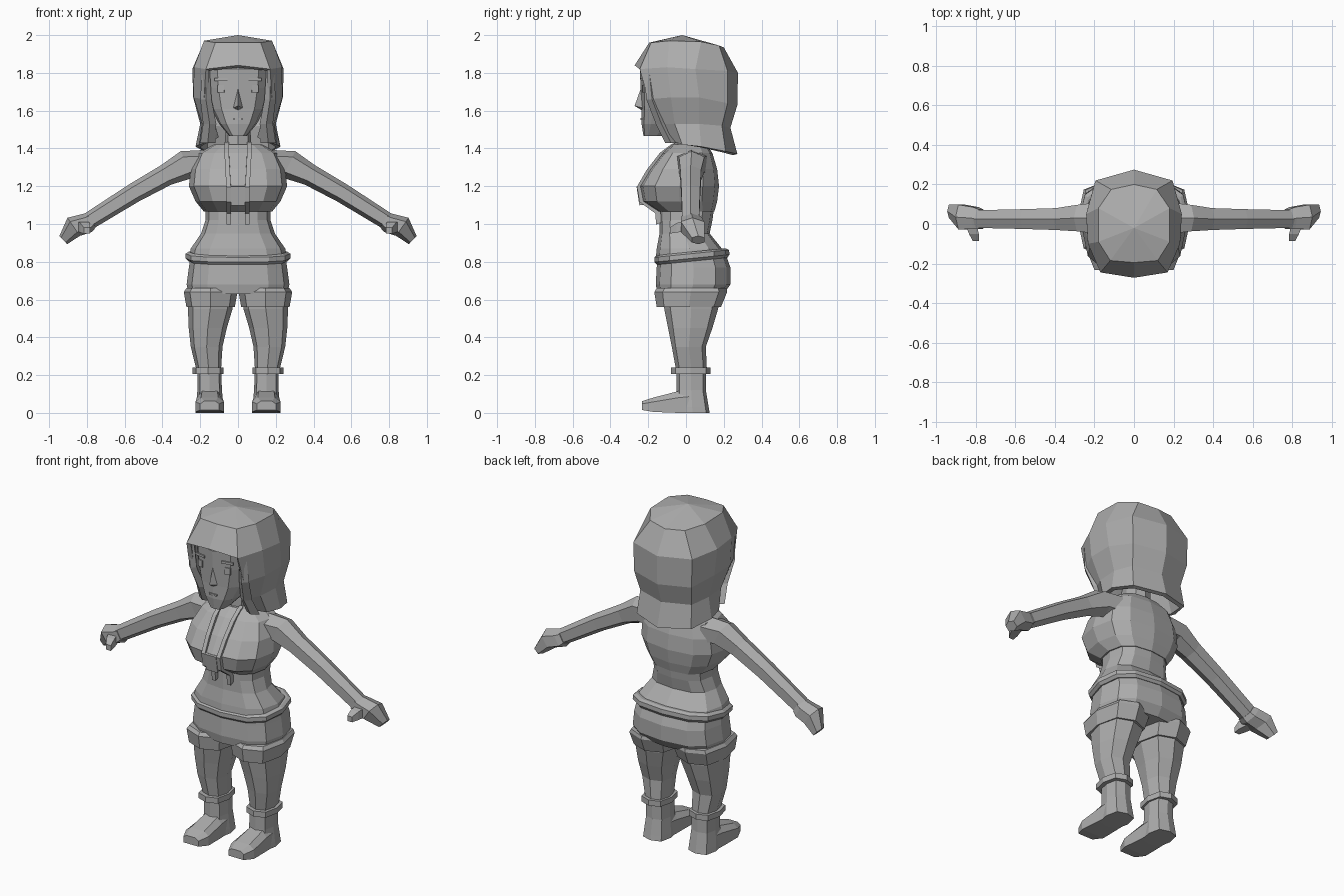
import bpy, bmesh, math
from mathutils import Vector

if "Cube" in bpy.data.objects:
    bpy.data.objects.remove(bpy.data.objects["Cube"])

grey = bpy.data.materials.new("plain_grey")
grey.diffuse_color = (0.42, 0.42, 0.42, 1)
grey.use_nodes = True
grey.node_tree.nodes["Principled BSDF"].inputs["Base Color"].default_value = grey.diffuse_color


def finish(name, bm, mirror=False, thick=0):
    bmesh.ops.recalc_face_normals(bm, faces=bm.faces)
    me = bpy.data.meshes.new(name)
    bm.to_mesh(me)
    bm.free()
    me.materials.append(grey)
    ob = bpy.data.objects.new(name, me)
    bpy.context.collection.objects.link(ob)
    if thick:
        m = ob.modifiers.new("thickness", 'SOLIDIFY')
        m.thickness = thick
        m.offset = -1
    if mirror:
        m = ob.modifiers.new("mirror", 'MIRROR')
        m.use_mirror_merge = False
    return ob


def loft(name, rings, mirror=False):
    """Closed skin over a list of rings, capped at both ends."""
    bm = bmesh.new()
    rows = [[bm.verts.new(p) for p in r] for r in rings]
    n = len(rows[0])
    for a, b in zip(rows, rows[1:]):
        for i in range(n):
            j = (i + 1) % n
            bm.faces.new((a[i], a[j], b[j], b[i]))
    bm.faces.new(rows[0])
    bm.faces.new(rows[-1])
    return finish(name, bm, mirror)


def sgnpow(v, p):
    return math.copysign(abs(v) ** p, v) if abs(v) > 1e-6 else 0.0


def ring(hw, yf, yb, z, x=0, n=12, p=0.75, tilt=0):
    """Horizontal rounded ring from front depth yf to back depth yb."""
    yc, d, out = (yf + yb) / 2, (yb - yf) / 2, []
    for i in range(n):
        t = math.tau * i / n
        y = yc + d * sgnpow(math.sin(t), p)
        out.append((x + hw * sgnpow(math.cos(t), p), y, z + tilt * y))
    return out


def tower(name, rows, mirror=False, **kw):
    return loft(name, [ring(*r, **kw) for r in rows], mirror)


def tube(name, rows, mirror=True, n=6, p=0.8):
    """Limb along x and z; rows hold x, y, z, half depth, half height, droop."""
    rings = []
    for x, y, z, ry, rz, a in rows:
        up = Vector((math.sin(a), 0, math.cos(a)))
        c = Vector((x, y, z))
        rings.append([c + Vector((0, ry * sgnpow(math.cos(t), p), 0))
                      + up * (rz * sgnpow(math.sin(t), p))
                      for t in (math.tau * (i + 0.5) / n for i in range(n))])
    return loft(name, rings, mirror)


def box(name, c, size, rx=0, rz=0, mirror=False):
    from mathutils import Matrix
    bm = bmesh.new()
    bmesh.ops.create_cube(bm, size=1)
    bmesh.ops.scale(bm, vec=size, verts=bm.verts)
    m = Matrix.Translation(c) @ Matrix.Rotation(rz, 4, 'Z') @ Matrix.Rotation(rx, 4, 'X')
    bmesh.ops.transform(bm, matrix=m, verts=bm.verts)
    return finish(name, bm, mirror)


# Body
tower("jacket", [(.13, -.07, .11, 1.42), (.21, -.125, .14, 1.375), (.25, -.195, .165, 1.29),
                 (.26, -.25, .175, 1.2), (.225, -.235, .165, 1.12), (.18, -.15, .15, 1.065)])
tower("midriff", [(.172, -.14, .15, 1.1), (.172, -.14, .14, 1.02), (.195, -.14, .125, .95),
                  (.25, -.155, .19, .87), (.262, -.16, .215, .82)])
tower("belt", [(.262, -.155, .21, .85), (.277, -.168, .228, .84),
               (.277, -.168, .23, .815), (.262, -.155, .22, .8)], tilt=.1)
tower("shorts", [(.25, -.15, .21, .84), (.26, -.155, .235, .77),
                 (.272, -.16, .235, .68), (.262, -.15, .2, .63)])
tower("shorts_cuff", [(.128, -.155, .215, .66), (.142, -.168, .218, .64), (.128, -.155, .185, .56)],
      True, x=.145, n=8)
tower("neck", [(.07, -.06, .1, 1.38), (.065, -.06, .09, 1.56)], n=8)

# Jacket cords and buckle
path = [(.06, -.07, 1.425), (.06, -.13, 1.38), (.055, -.2, 1.29), (.05, -.252, 1.2),
        (.05, -.238, 1.12), (.05, -.155, 1.06), (.05, -.15, 1.0)]
loft("cord", [[(x + a, y + b, z + b * .4) for a, b in
               ((-.012, -.008), (.012, -.008), (.012, .02), (-.012, .02))]
              for x, y, z in path], True)
box("buckle", (0, -.242, 1.15), (.075, .025, .1), rx=.15)

# Legs, ankle bands and boots
legs = [(.145, .12, -.12, .18, .63), (.147, .118, -.115, .17, .55), (.16, .101, -.095, .14, .45),
        (.166, .084, -.075, .105, .35), (.156, .067, -.055, .11, .24)]
loft("leg", [ring(hw, f, b, z, x=x, n=8) for x, hw, f, b, z in legs], True)
tower("ankle_band", [(.082, -.08, .13, .24), (.082, -.08, .13, .207)], True, x=.158, n=8)
boot = [(.152, .063, -.05, .105, .23), (.15, .065, -.05, .105, .12),
        (.15, .073, -.055, .12, .03), (.15, .075, -.055, .125, 0)]
loft("boot", [ring(hw, f, b, z, x=x, n=8, p=.65) for x, hw, f, b, z in boot], True)
foot = [(.03, .066, .125, 0), (-.04, .068, .115, 0), (-.17, .075, .082, .005), (-.232, .05, .062, .015)]
loft("boot_toe", [[(.15 - w, y, b), (.15 + w, y, b), (.15 + w, y, b + (t - b) * .7),
                   (.15 + w * .6, y, t), (.15 - w * .6, y, t), (.15 - w, y, b + (t - b) * .7)]
                  for y, w, t, b in foot], True)

# Arms and hands
tube("arm", [(.16, .03, 1.315, .09, .08, .3), (.27, .03, 1.315, .075, .078, .45),
             (.38, .025, 1.26, .062, .058, .5), (.55, .025, 1.165, .056, .052, .53),
             (.79, .025, 1.015, .05, .046, .56)])
tube("hand", [(.775, .025, 1.02, .055, .045, .5), (.8, .03, 1.005, .062, .054, .5),
              (.87, .035, .985, .07, .058, .6), (.925, .065, .915, .038, .03, .75)])
loft("thumb", [[(x + a, y, z + c) for a, c in ((-s, -s), (s, -s), (s, s), (-s, s))]
               for x, y, z, s in ((.825, .0, .99, .028), (.81, -.05, .98, .025),
                                  (.8, -.085, .965, .016))], True)

# Head
tower("head", [(.045, -.225, -.09, 1.465), (.1, -.235, .02, 1.53), (.142, -.235, .1, 1.61),
               (.168, -.24, .15, 1.72), (.178, -.245, .18, 1.82), (.13, -.18, .15, 1.92)], p=.7)
bm = bmesh.new()
v = [bm.verts.new(p) for p in ((0, -.235, 1.73), (-.025, -.23, 1.615), (.025, -.23, 1.615),
                               (0, -.272, 1.625), (0, -.23, 1.6))]
for f in ((0, 1, 3), (0, 3, 2), (1, 4, 3), (4, 2, 3), (0, 2, 4, 1)):
    bm.faces.new([v[i] for i in f])
finish("nose", bm)
box("eye", (.09, -.226, 1.715), (.034, .009, .04), rz=.18, mirror=True)
box("brow", (.09, -.229, 1.765), (.07, .009, .014), rz=.18, mirror=True)
box("mouth", (0, -.236, 1.555), (.05, .008, .01))

# Hair: closed crown above, open-fronted curtain below
bm = bmesh.new()


def arc(pts):
    """Half outline from front to back centre, mirrored to the other side."""
    return [bm.verts.new(p) for p in pts] + [bm.verts.new((-x, y, z)) for x, y, z in pts[-2::-1]]


top = arc([(.12, -.185, 1.96), (.18, -.09, 1.97), (.18, .08, 1.965), (.115, .175, 1.945), (0, .2, 1.935)])
rows = [arc(r) for r in (
    [(.17, -.245, 1.82), (.233, -.1, 1.83), (.242, .05, 1.82), (.195, .22, 1.81), (0, .275, 1.8)],
    [(.18, -.2, 1.66), (.235, -.08, 1.67), (.237, .07, 1.67), (.19, .22, 1.64), (0, .272, 1.63)],
    [(.145, -.155, 1.53), (.19, -.06, 1.53), (.2, .07, 1.53), (.17, .19, 1.52), (0, .235, 1.51)],
    [(.12, -.1, 1.45), (.205, -.02, 1.42), (.225, .08, 1.41), (.18, .21, 1.385), (0, .272, 1.37)])]
for a, b in zip([top] + rows, rows):
    for i in range(8):
        bm.faces.new((a[i], a[i + 1], b[i + 1], b[i]))
peak = bm.verts.new((0, -.02, 2.0))
fringe_top = bm.verts.new((0, -.195, 1.96))
fringe = bm.verts.new((0, -.272, 1.84))
loop = top + [fringe_top]
for i in range(10):
    bm.faces.new((peak, loop[i], loop[(i + 1) % 10]))
bm.faces.new((fringe_top, top[0], rows[0][0], fringe))
bm.faces.new((top[8], fringe_top, fringe, rows[0][8]))
finish("hair", bm, thick=.025)

# Front locks framing the face
loft("side_lock", [[(x - w, y, z), (x, y - .02, z), (x + w, y + .01, z), (x, y + .04, z)]
                   for x, y, z, w in ((.17, -.205, 1.82, .02), (.17, -.19, 1.66, .03),
                                      (.15, -.14, 1.53, .035), (.16, -.09, 1.43, .04))], True)
